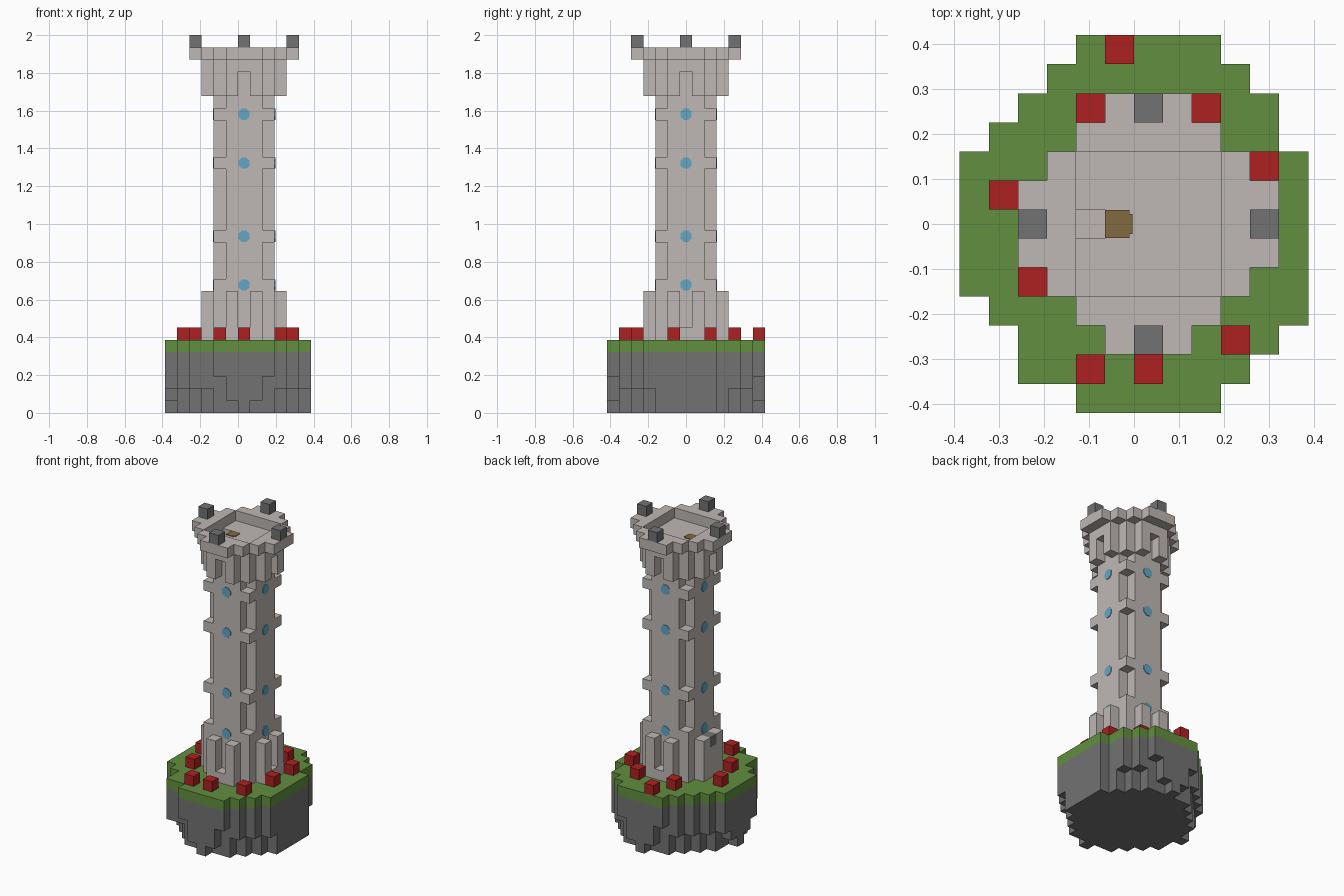
import bpy, bmesh, math
from mathutils import Matrix, Vector

cube = bpy.data.objects.get("Cube")
if cube:
    bpy.data.objects.remove(cube, do_unlink=True)

U = 2 / 31        # edge of one block
CX = U / 2        # tower axis


def material(name, r, g, b):
    m = bpy.data.materials.new(name)
    m.use_nodes = True
    m.diffuse_color = (r, g, b, 1)
    m.node_tree.nodes["Principled BSDF"].inputs["Base Color"].default_value = (r, g, b, 1)
    return m


STONE = material("pale stone", .52, .48, .46)
ROCK = material("dark rock", .17, .17, .17)
GRASS = material("grass green", .12, .275, .05)
RED = material("flower red", .43, .015, .015)
BLUE = material("window blue", .125, .39, .56)
WOOD = material("wood brown", .22, .145, .05)


def finish(name, bm, mat):
    mesh = bpy.data.meshes.new(name)
    bm.to_mesh(mesh)
    bm.free()
    mesh.materials.append(mat)
    obj = bpy.data.objects.new(name, mesh)
    bpy.context.collection.objects.link(obj)
    return obj


def blocks(name, cells, mat):
    """Skin a set of grid cells (x, y, z), leaving out the walls between them."""
    cells = set(cells)
    bm = bmesh.new()
    for c in cells:
        centre = Vector((c[0] * U + CX, c[1] * U, (c[2] + .5) * U))
        for axis in range(3):
            for s in (-1, 1):
                n = Vector((0, 0, 0))
                n[axis] = s
                if tuple(int(a + b) for a, b in zip(c, n)) in cells:
                    continue
                p, q = Vector((0, 0, 0)), Vector((0, 0, 0))
                p[(axis + 1) % 3] = 1
                q[(axis + 2) % 3] = s
                corners = [n - p - q, n + p - q, n + p + q, n - p + q]
                bm.faces.new([bm.verts.new(centre + v * U / 2) for v in corners])
    bmesh.ops.remove_doubles(bm, verts=bm.verts, dist=U / 50)
    return finish(name, bm, mat)


def disc(half_widths):
    """Round plan from the half width of each row, counted from the middle."""
    return {(x, y) for r, w in enumerate(half_widths) for y in (-r, r)
            for x in range(-w, w + 1)}


def stack(plan, low, high):
    return {(x, y, z) for x, y in plan for z in range(low, high)}


# Island plan: round, trimmed on its left side
island = {(x, y) for x, y in disc([6, 6, 6, 5, 4, 3, 2]) if x < 6}
island -= {(5, 3)}
island |= {(5, -3), (-4, -5)}


def rock_bottom(x, y):
    d, side = math.hypot(x, y), min(abs(x), abs(y))
    if d > 6.2:
        return 3 if abs(y) == 6 else 2
    if d > 6.05:
        return 1
    return 2 if d > 5.6 and side > 1 else 0


blocks("island_rock", {(x, y, z) for x, y in island
                       for z in range(rock_bottom(x, y), 5)}, ROCK)
blocks("island_grass", stack(island, 5, 6), GRASS)

# Flowers
for i, (x, y) in enumerate([(-1, 6), (-2, 4), (2, 4), (4, 2), (-5, 1), (-4, -2),
                            (3, -4), (-2, -5), (0, -5), (4, -1)]):
    blocks("flower_%d" % (i + 1), {(x, y, 6)}, RED)

# Tower shaft with quoins, toothed foot, corbels and parapet
square = {(x, y) for x in range(-2, 3) for y in range(-2, 3)}
corners = {(x, y) for x in (-2, 2) for y in (-2, 2)}
levels = (10, 14, 20, 24)
round7 = disc([3, 3, 2, 1])
teeth = {(x, y) for x, y in round7 if max(abs(x), abs(y)) == 3 and x * y} | corners
tower = stack(square - corners, 6, 29)
for z in levels:
    tower |= stack(corners, z, z + 1)
tower |= stack(round7, 6, 7) | stack(teeth, 7, 10) | stack({(-3, 0)}, 7, 9)
tower |= stack(teeth, 26, 28) | stack(round7, 28, 29)
tower |= stack(disc([4, 4, 3, 2, 1]) - square, 29, 30)
tower -= {(-2, 0, 28)}
blocks("tower", tower, STONE)
blocks("door_lintel", {(-3, 0, 9)}, ROCK)

# Merlons on the four sides
for name, x, y in (("left", 4, 0), ("right", -4, 0), ("front", 0, -4), ("back", 0, 4)):
    blocks(name + "_merlon", {(x, y, 30)}, ROCK)

# Round windows on every side
bm = bmesh.new()
for z in levels:
    for k in range(4):
        turn = Matrix.Rotation(k * math.pi / 2, 4, "Z")
        place = Matrix.Translation((CX, 0, (z + .5) * U)) @ turn
        place = place @ Matrix.Translation((2.5 * U, 0, 0))
        place = place @ Matrix.Rotation(math.pi / 2, 4, "Y") @ Matrix.Rotation(math.pi / 8, 4, "Z")
        bmesh.ops.create_cone(bm, cap_ends=True, segments=8, radius1=U / 2,
                              radius2=U / 2, depth=.008, matrix=place)
finish("windows", bm, BLUE)

# Trapdoor in the roof floor
bm = bmesh.new()
for x, w, d in ((-.037, .055, .04), (-.033, .064, .06)):
    size = Matrix.Diagonal((d, w if d < .05 else .045, .008, 1))
    bmesh.ops.create_cube(bm, size=1, matrix=Matrix.Translation((x, 0, 29 * U)) @ size)
bmesh.ops.create_cube(bm, size=1, matrix=Matrix.Translation((-.037, 0, 29 * U))
                      @ Matrix.Diagonal((.054, .062, .007, 1)))
finish("trapdoor", bm, WOOD)
